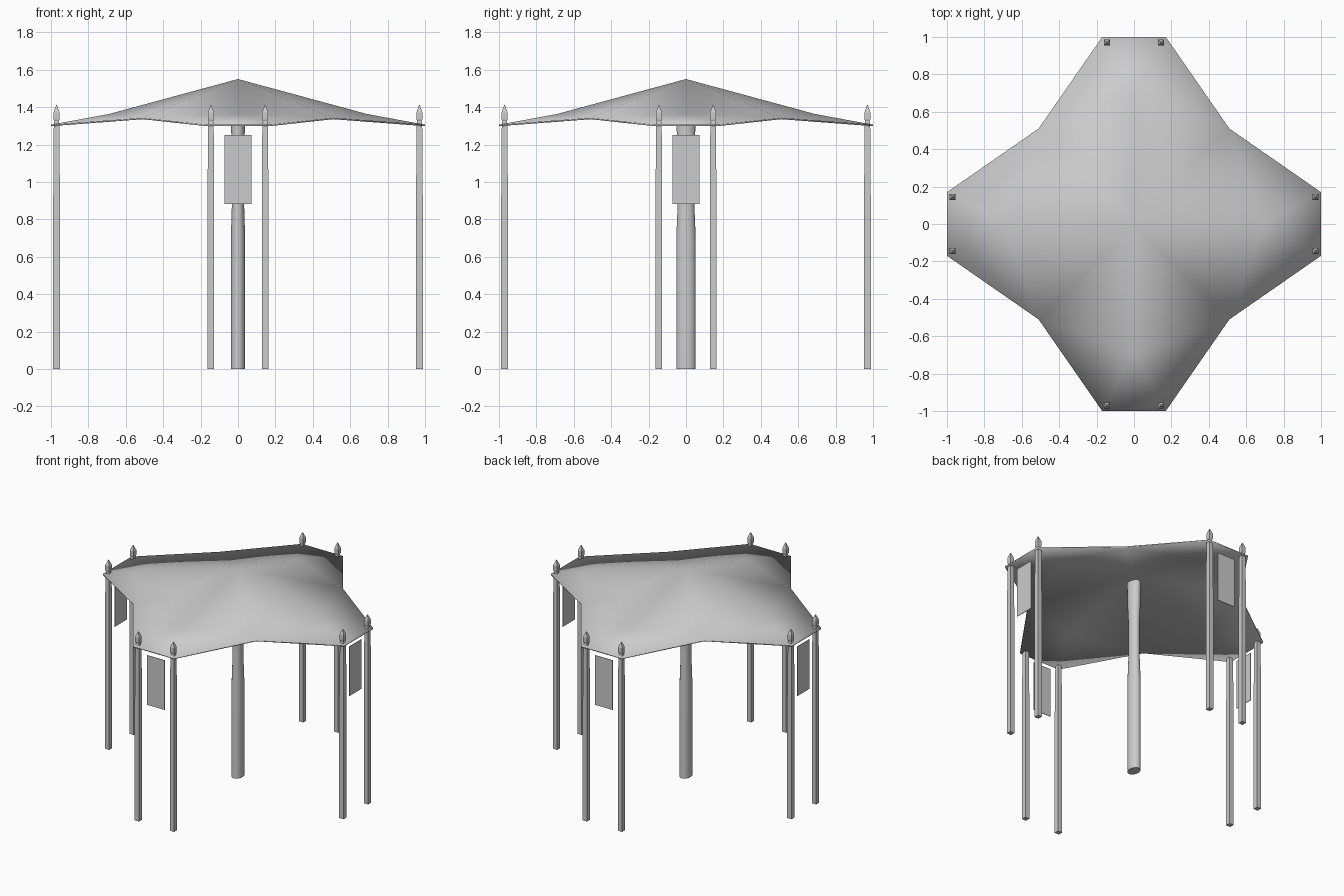
import bpy, bmesh
from math import pi, cos, sin, sqrt
from mathutils import Matrix, Vector

cube = bpy.data.objects.get("Cube")
if cube:
    bpy.data.objects.remove(cube, do_unlink=True)

grey = bpy.data.materials.new("light grey")
grey.use_nodes = True
grey.diffuse_color = (0.6, 0.6, 0.6, 1)
grey.node_tree.nodes["Principled BSDF"].inputs["Base Color"].default_value = (0.6, 0.6, 0.6, 1)


def finish(name, bm, smooth=None):
    """Turn a bmesh into a named grey object."""
    bmesh.ops.recalc_face_normals(bm, faces=bm.faces)
    mesh = bpy.data.meshes.new(name)
    bm.to_mesh(mesh)
    bm.free()
    mesh.materials.append(grey)
    obj = bpy.data.objects.new(name, mesh)
    bpy.context.collection.objects.link(obj)
    if smooth is not None:
        bpy.ops.object.select_all(action='DESELECT')
        obj.select_set(True)
        bpy.context.view_layer.objects.active = obj
        bpy.ops.object.shade_smooth_by_angle(angle=smooth)
    return obj


def loft(name, profile, sides, rx, ry, centre=(0, 0), smooth=None):
    """Stack rings of the given (height, scale) profile and cap both ends."""
    bm = bmesh.new()
    rings = []
    for z, s in profile:
        angles = [2 * pi * (i + 0.5) / sides for i in range(sides)]
        rings.append([bm.verts.new((centre[0] + rx * s * cos(a),
                                    centre[1] + ry * s * sin(a), z)) for a in angles])
    for low, high in zip(rings, rings[1:]):
        for i in range(sides):
            j = (i + 1) % sides
            bm.faces.new((low[i], low[j], high[j], high[i]))
    bm.faces.new(rings[0][::-1])
    bm.faces.new(rings[-1])
    return finish(name, bm, smooth)


# Canopy: a shallow peak running out into four drooping arms
bm = bmesh.new()
apex = bm.verts.new((0, 0, 1.55))
arms = []
for k in range(4):
    turn = Matrix.Rotation(k * pi / 2, 3, 'Z')
    points = ((0.69, 0, 1.363), (1, -0.17, 1.306), (1, 0.17, 1.306), (0.51, 0.51, 1.343))
    arms.append([bm.verts.new(turn @ Vector(p)) for p in points])
for k in range(4):
    knot, tip_a, tip_b, shoulder = arms[k]
    before = arms[k - 1][3]
    for face in ((apex, before, knot), (apex, knot, shoulder), (before, tip_a, knot),
                 (tip_a, tip_b, knot), (tip_b, shoulder, knot)):
        bm.faces.new(face)
canopy = finish("canopy", bm, pi / 6)
sheet = canopy.modifiers.new("thickness", 'SOLIDIFY')
sheet.thickness = 0.008
sheet.offset = -1

# Central mast: oval, waisted below its flared head
loft("central_mast",
     [(0, 1), (0.7, 1), (0.9, 0.84), (1.15, 0.84), (1.28, 0.96), (1.47, 1.05)],
     16, 0.039, 0.053, smooth=pi / 6)

# Square posts with pointed finials, a pair at the end of each arm
post_profile = [(0, 0.018), (0.9, 0.018), (1.3, 0.015), (1.325, 0.012),
                (1.335, 0.016), (1.372, 0.016), (1.41, 0.002)]
for k, side in enumerate(("left", "back", "right", "front")):
    turn = Matrix.Rotation(k * pi / 2, 3, 'Z')
    for n, offset in enumerate((-0.145, 0.145), 1):
        place = turn @ Vector((0.97, offset, 0))
        loft(f"{side}_post_{n}", post_profile, 4, sqrt(2), sqrt(2), place)

    # Thin panel hanging between the two posts
    bm = bmesh.new()
    bmesh.ops.create_cube(bm, size=1)
    bmesh.ops.scale(bm, vec=(0.004, 0.146, 0.37), verts=bm.verts)
    bmesh.ops.translate(bm, vec=(0.97, 0, 1.067), verts=bm.verts)
    bmesh.ops.rotate(bm, matrix=turn, verts=bm.verts)
    finish(f"{side}_panel", bm)
